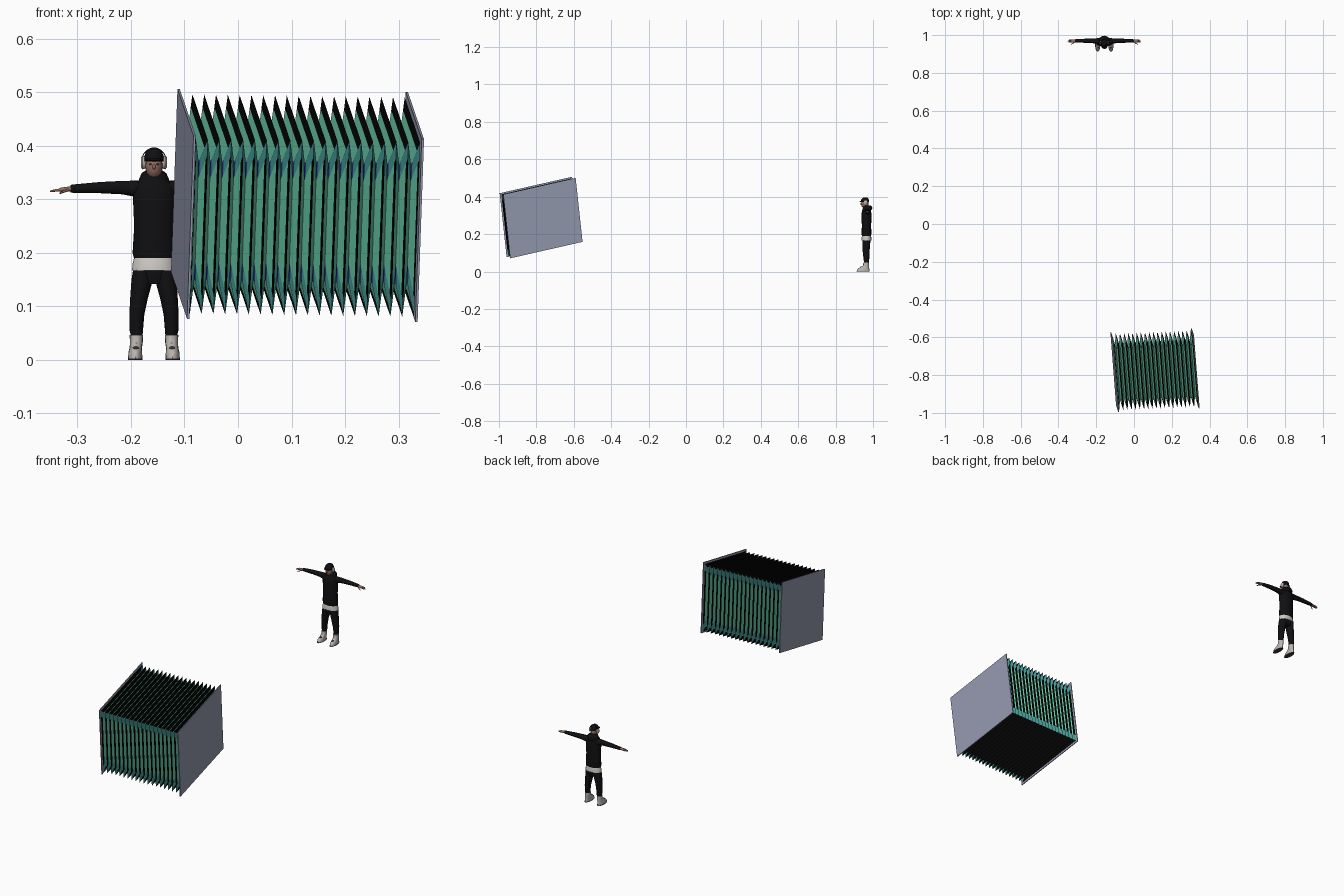
import bpy, bmesh, math
from mathutils import Vector, Matrix

cube = bpy.data.objects.get("Cube")
if cube:
    bpy.data.objects.remove(cube)


def material(name, rgb, rough=0.8):
    m = bpy.data.materials.new(name)
    m.use_nodes = True
    m.diffuse_color = (*rgb, 1)
    shader = m.node_tree.nodes["Principled BSDF"]
    shader.inputs["Base Color"].default_value = (*rgb, 1)
    shader.inputs["Roughness"].default_value = rough
    return m


PLATE = material("plate_grey", (0.29, 0.315, 0.42))
GREEN = material("bellows_green", (0.14, 0.6, 0.4))
BLACK = material("bellows_black", (0.001, 0.001, 0.001))
TEAL = material("corner_teal", (0.06, 0.33, 0.31))
BLUE = material("corner_blue", (0.02, 0.05, 0.3))
CLOTH = material("black_cloth", (0.005, 0.005, 0.006))
SKIN = material("skin", (0.29, 0.16, 0.115))
SHIRT = material("pale_shirt", (0.62, 0.59, 0.56))
PALE = material("pale_grey", (0.5, 0.46, 0.43))
TRIM = material("dark_trim", (0.05, 0.042, 0.042))

FIGURE = Vector((-0.157, 0.965, 0))


def finish(name, bm, mats, smooth=True, location=(0, 0, 0)):
    bmesh.ops.recalc_face_normals(bm, faces=bm.faces)
    mesh = bpy.data.meshes.new(name)
    bm.to_mesh(mesh)
    bm.free()
    for m in mats:
        mesh.materials.append(m)
    ob = bpy.data.objects.new(name, mesh)
    ob.location = location
    bpy.context.collection.objects.link(ob)
    if smooth:
        bpy.ops.object.select_all(action="DESELECT")
        ob.select_set(True)
        bpy.context.view_layer.objects.active = ob
        bpy.ops.object.shade_smooth_by_angle(angle=math.radians(50))
    return ob


def skin_rings(bm, rings, caps=True):
    """Joins closed point rings into a tube; returns its faces by (ring, side)."""
    rows = [[bm.verts.new(p) for p in ring] for ring in rings]
    n = len(rows[0])
    faces = {}
    for k, (a, b) in enumerate(zip(rows, rows[1:])):
        for j in range(n):
            faces[k, j] = bm.faces.new((a[j], a[(j + 1) % n], b[(j + 1) % n], b[j]))
    if caps:
        bm.faces.new(rows[0])
        bm.faces.new(rows[-1])
    return faces


def loft(name, sections, mat, along="z", n=16, side=1):
    """Tube of ellipses: each section is x, y, z and two radii."""
    bm = bmesh.new()
    rings = []
    for x, y, z, r, s in sections:
        ring = []
        for i in range(n):
            c = r * math.cos(math.tau * i / n)
            d = s * math.sin(math.tau * i / n)
            p = (x + c, y + d, z) if along == "z" else (x, y + c, z + d)
            ring.append((p[0] * side, p[1], p[2]))
        rings.append(ring)
    skin_rings(bm, rings)
    return finish(name, bm, [mat], location=FIGURE)


def ball(name, centre, radii, mat):
    bm = bmesh.new()
    place = Matrix.Translation(centre) @ Matrix.Diagonal((*radii, 1))
    bmesh.ops.create_uvsphere(bm, u_segments=20, v_segments=12, radius=1, matrix=place)
    return finish(name, bm, [mat], location=FIGURE)


# Tilted frame shared by the bellows and its end plates
LEFT_END = Vector((-0.102, -0.784, 0.2915))
SPAN = Vector((0.4265, 0.019, -0.006))
DEEP = Vector((-0.03, 0.387, 0.088))
TALL = Vector((0.012, -0.037, 0.342))
CORNER = 0.09


def outline(u, inset=0.0):
    """Cross-section with an extra point near each corner of its upright sides."""
    dy = 0.5 - inset / DEEP.length
    dz = 0.5 - inset / TALL.length
    centre = LEFT_END + SPAN * u
    ring = ((-1, -dz), (1, -dz), (1, CORNER - dz), (1, dz - CORNER),
            (1, dz), (-1, dz), (-1, dz - CORNER), (-1, CORNER - dz))
    return [centre + DEEP * dy * a + TALL * b for a, b in ring]


# End plates
for name, u in (("right_end_plate", 0), ("left_end_plate", 1)):
    bm = bmesh.new()
    skin_rings(bm, [outline(u - 0.005), outline(u + 0.005)])
    finish(name, bm, [PLATE], smooth=False)

# Pleated bellows: every pleat has bands from ridge to valley and back
FOLDS, MARGIN, DEPTH = 19, 0.008, 0.055
bands = (0, 0.2, 0.36, 0.85)
steps = [(f / 2, f) for f in bands] + [(0.5, 1)] + [(1 - f / 2, f) for f in bands[:0:-1]]
rings = [outline(0.008 + 0.982 * (i + du) / FOLDS, MARGIN + DEPTH * f)
         for i in range(FOLDS) for du, f in steps]
rings.append(outline(0.99, MARGIN))
mats = [GREEN, BLACK, TEAL, BLUE]
bm = bmesh.new()
for (k, j), face in skin_rings(bm, rings, caps=False).items():
    band = min(k % 8, 7 - k % 8)
    if j % 4 == 0:                       # top and underside
        mat = BLACK if band < 2 else GREEN
    elif j % 4 == 2:                     # front and back
        mat = BLACK if band == 0 else GREEN
    else:                                # folded corners
        mat = BLUE if band == 3 else TEAL
    face.material_index = mats.index(mat)
finish("bellows", bm, mats, smooth=False)

# Jumper, shirt hem and trouser seat
loft("jumper", [(0, 0, 0.188, 0.037, 0.024), (0, 0, 0.2, 0.04, 0.026),
                (0, 0, 0.25, 0.037, 0.025), (0, 0, 0.295, 0.039, 0.027),
                (0, 0, 0.32, 0.04, 0.025), (0, 0, 0.334, 0.03, 0.021),
                (0, 0, 0.342, 0.018, 0.017)], CLOTH)
loft("shirt_hem", [(0, 0, 0.167, 0.041, 0.027), (0, 0, 0.18, 0.04, 0.0265),
                   (0, 0, 0.192, 0.037, 0.024)], SHIRT)
loft("trouser_seat", [(0, 0, 0.142, 0.026, 0.017), (0, 0, 0.155, 0.037, 0.021),
                      (0, 0, 0.175, 0.037, 0.021)], CLOTH)
loft("hood", [(0, 0.003, 0.328, 0.029, 0.024), (0, 0.006, 0.338, 0.028, 0.026),
              (0, 0.005, 0.349, 0.023, 0.023), (0, 0.003, 0.354, 0.016, 0.016)], CLOTH)

# Head, face and cap
ball("head", (0, -0.009, 0.362), (0.016, 0.02, 0.024), SKIN)
ball("nose", (0, -0.029, 0.361), (0.003, 0.004, 0.005), SKIN)
loft("cap_crown", [(0, -0.008, 0.371, 0.0185, 0.0225), (0, -0.008, 0.381, 0.018, 0.022),
                   (0, -0.007, 0.39, 0.0145, 0.0175), (0, -0.007, 0.395, 0.009, 0.011),
                   (0, -0.007, 0.397, 0.003, 0.003)], CLOTH)
ball("cap_peak", (0, -0.026, 0.374), (0.016, 0.012, 0.003), CLOTH)

# Headphone band as a swept half ring
bm = bmesh.new()
rings = []
for i in range(17):
    a = math.pi * i / 16
    out = Vector((math.cos(a), 0, math.sin(a)))
    middle = Vector((0, -0.004, 0.373)) + out * 0.0225
    rings.append([middle + out * r + Vector((0, y, 0))
                  for r, y in ((-0.001, -0.003), (0.001, -0.003), (0.001, 0.003), (-0.001, 0.003))])
skin_rings(bm, rings)
finish("headphone_band", bm, [CLOTH], location=FIGURE)

for label, side in (("left", 1), ("right", -1)):
    def part(name, sections, mat, along="z", n=16):
        loft(f"{label}_{name}", sections, mat, along, n, side)

    part("ear_cup", [(0.016, -0.005, 0.369, 0.009, 0.011), (0.021, -0.005, 0.369, 0.01, 0.013),
                     (0.0245, -0.005, 0.369, 0.007, 0.009)], PALE, "x")
    ball(f"{label}_eye", (side * 0.006, -0.0265, 0.3655), (0.003, 0.0015, 0.0015), TRIM)

    # Sleeve, palm and fingers
    part("sleeve", [(0.015, 0.002, 0.318, 0.019, 0.018), (0.036, 0.003, 0.32, 0.016, 0.015),
                    (0.06, 0.004, 0.322, 0.012, 0.0125), (0.1, 0.005, 0.322, 0.011, 0.0105),
                    (0.15, 0.005, 0.32, 0.0085, 0.008), (0.156, 0.005, 0.32, 0.0075, 0.007)],
         CLOTH, "x")
    part("palm", [(0.15, 0.005, 0.32, 0.006, 0.005), (0.162, 0.004, 0.319, 0.009, 0.0045),
                  (0.174, 0.004, 0.318, 0.009, 0.004), (0.177, 0.004, 0.318, 0.007, 0.003)],
         SKIN, "x")
    for i, reach in enumerate((0.191, 0.194, 0.192, 0.187)):
        y = -0.003 + 0.0045 * i
        part(f"finger_{i + 1}", [(0.172, y, 0.318, 0.0022, 0.0025), (0.184, y, 0.317, 0.002, 0.0023),
                                 (reach, y, 0.315, 0.0012, 0.0014)], SKIN, "x", 8)
    part("thumb", [(0.159, -0.003, 0.318, 0.003, 0.003), (0.168, -0.01, 0.315, 0.0025, 0.0025),
                   (0.177, -0.013, 0.311, 0.0014, 0.0014)], SKIN, "x", 8)

    # Trouser leg
    part("trouser_leg", [(0.032, -0.001, 0.043, 0.0105, 0.012), (0.033, 0, 0.055, 0.0125, 0.014),
                         (0.032, -0.001, 0.085, 0.014, 0.017), (0.028, -0.002, 0.115, 0.0165, 0.019),
                         (0.022, -0.001, 0.15, 0.02, 0.021), (0.02, 0, 0.175, 0.018, 0.02)], CLOTH)

    # High shoe with a dark sole and lace panel
    part("shoe_sole", [(0.035, -0.018, 0, 0.0135, 0.034), (0.035, -0.018, 0.003, 0.014, 0.035)], TRIM)
    part("shoe_foot", [(0.035, -0.018, 0.003, 0.0132, 0.034), (0.035, -0.017, 0.013, 0.013, 0.032),
                       (0.034, -0.009, 0.023, 0.0115, 0.023), (0.033, -0.002, 0.032, 0.012, 0.016),
                       (0.033, -0.002, 0.047, 0.0125, 0.015)], PALE)
    ball(f"{label}_lace_panel", (side * 0.034, -0.028, 0.022), (0.006, 0.008, 0.004), TRIM)
